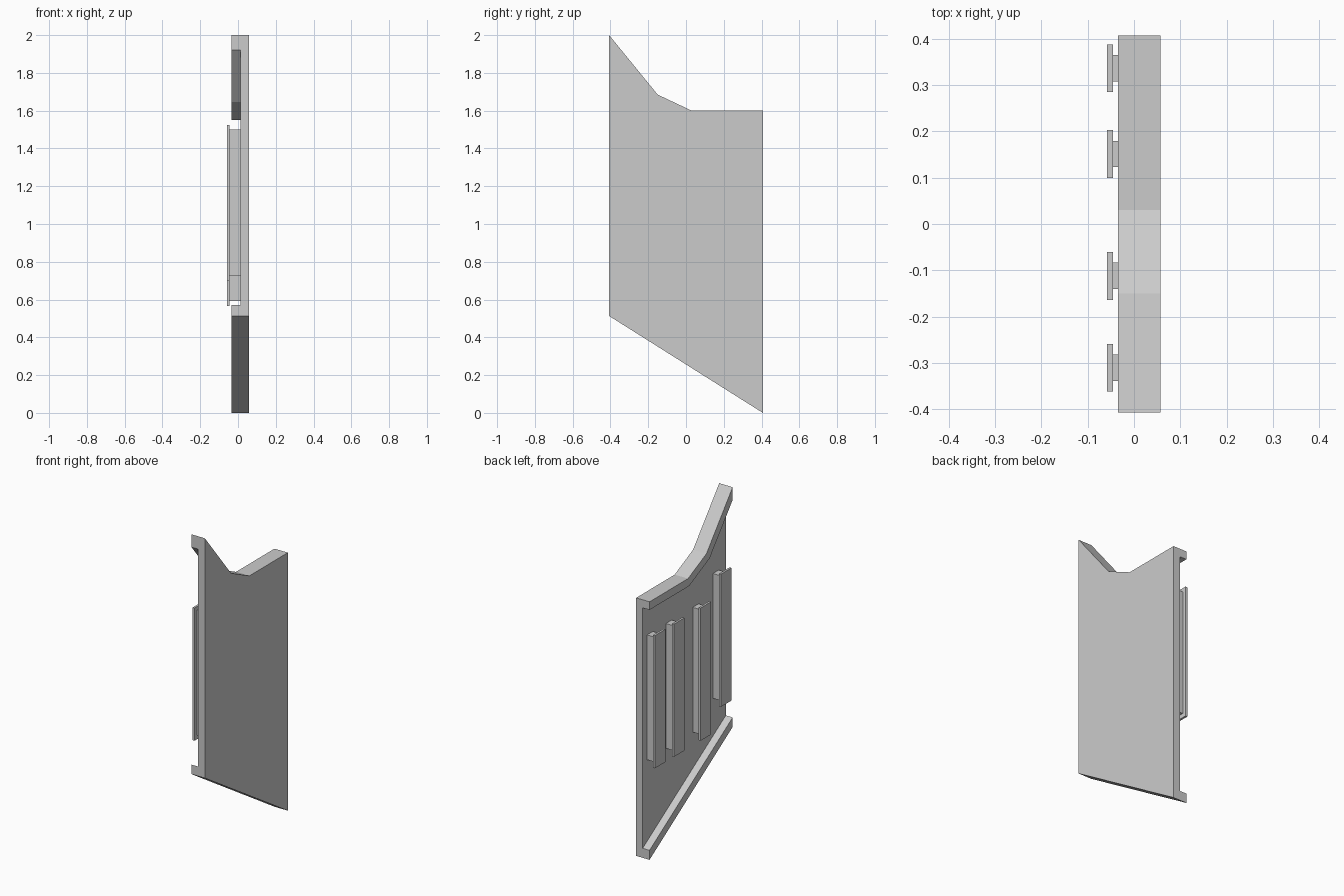
import bpy
import bmesh
from mathutils import Vector

cube = bpy.data.objects.get("Cube")
if cube:
    bpy.data.objects.remove(cube, do_unlink=True)

grey = bpy.data.materials.new("light_grey")
grey.use_nodes = True
grey.diffuse_color = (0.6, 0.6, 0.6, 1)
grey.node_tree.nodes["Principled BSDF"].inputs["Base Color"].default_value = (0.6, 0.6, 0.6, 1)

LIP = 0.05            # lip thickness, square to the edge
X_LIP, X_WALL, X_OUT = -0.035, 0.012, 0.057
X_STRIP, X_WEB = -0.058, -0.045


def add_object(name, bm):
    bmesh.ops.recalc_face_normals(bm, faces=bm.faces)
    mesh = bpy.data.meshes.new(name)
    bm.to_mesh(mesh)
    bm.free()
    mesh.materials.append(grey)
    obj = bpy.data.objects.new(name, mesh)
    bpy.context.collection.objects.link(obj)
    return obj


def offset_path(path, dist):
    """Shift a y-z path sideways with mitred corners, keeping its ends at the same y."""
    pts = [Vector(p) for p in path]
    dirs = [(b - a).normalized() for a, b in zip(pts, pts[1:])]
    normals = [Vector((-d.y, d.x)) for d in dirs]
    first = pts[0] + Vector((0, dist / normals[0].y))
    last = pts[-1] + Vector((0, dist / normals[-1].y))
    inner = []
    for p, n, m in zip(pts[1:-1], normals, normals[1:]):
        mitre = (n + m).normalized()
        inner.append(p + mitre * (dist / mitre.dot(n)))
    return [first, *inner, last]


def extrude(bm, faces, dx):
    new = bmesh.ops.extrude_face_region(bm, geom=faces, use_keep_orig=True)["geom"]
    verts = [g for g in new if isinstance(g, bmesh.types.BMVert)]
    bmesh.ops.translate(bm, verts=verts, vec=(dx, 0, 0))


# Side panel: flat wall with a lip along its stepped top and sloping bottom
top = [(-0.407, 2.0), (-0.15, 1.685), (0.03, 1.6), (0.407, 1.6)]
bottom = [(-0.407, 0.513), (0.407, 0.0)]
bm = bmesh.new()
rows = [[bm.verts.new((X_WALL, y, z)) for y, z in path]
        for path in (top, offset_path(top, -LIP), offset_path(bottom, LIP), bottom)]
top_lip, wall, bottom_lip = [bm.faces.new(a + b[::-1]) for a, b in zip(rows, rows[1:])]
extrude(bm, [top_lip, wall, bottom_lip], X_OUT - X_WALL)
for lip in (top_lip, bottom_lip):
    extrude(bm, [lip], X_LIP - X_WALL)
    bm.faces.remove(lip)
bmesh.ops.dissolve_limit(bm, angle_limit=0.01, verts=bm.verts, edges=bm.edges)
add_object("side_panel", bm)


def add_box(name, x0, x1, y, width, z0, z1):
    bm = bmesh.new()
    bmesh.ops.create_cube(bm, size=1)
    bmesh.ops.scale(bm, verts=bm.verts, vec=(x1 - x0, width, z1 - z0))
    bmesh.ops.translate(bm, verts=bm.verts, vec=((x0 + x1) / 2, y, (z0 + z1) / 2))
    return add_object(name, bm)


# T-section rails on the inner side; the front one sits higher
for i, (y, z) in enumerate([(-0.31, 0.7), (-0.112, 0.566), (0.151, 0.566), (0.336, 0.566)]):
    add_box(f"rail_web_{i + 1}", X_WEB, X_WALL, y, 0.057, z + 0.026, z + 0.8)
    add_box(f"rail_cap_{i + 1}", X_STRIP, X_WEB, y, 0.103, z, z + 0.823)
